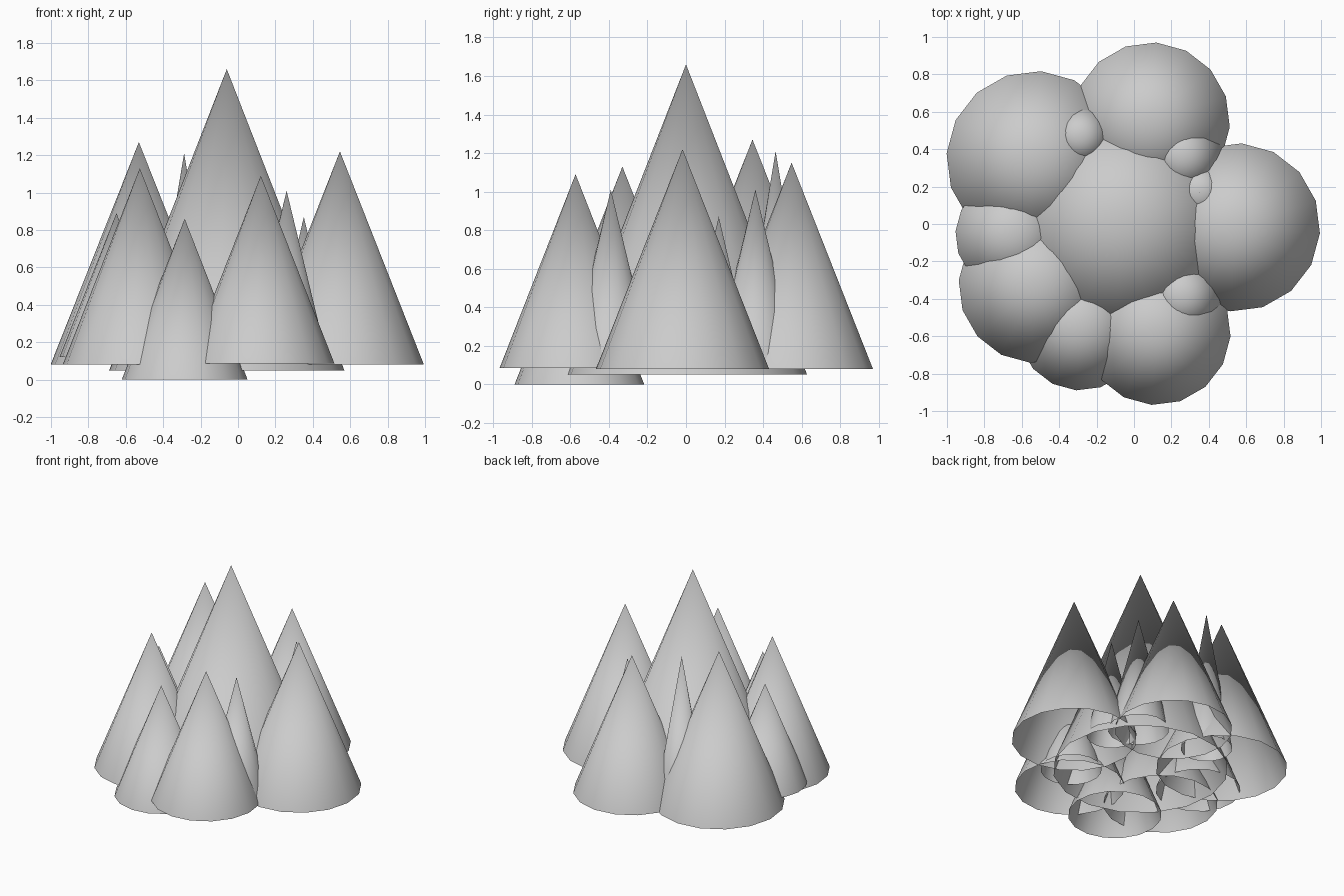
import bpy, math

if "Cube" in bpy.data.objects:
    bpy.data.objects.remove(bpy.data.objects["Cube"])


def cone(name, x, y, base, tip, radius):
    """Open-bottomed 16-sided smooth cone standing at (x, y)."""
    bpy.ops.mesh.primitive_cone_add(
        vertices=16, radius1=radius, radius2=0, depth=tip - base,
        end_fill_type='NOTHING', location=(x, y, (base + tip) / 2),
        rotation=(0, 0, math.radians(-4)))
    ob = bpy.context.object
    ob.name = name
    bpy.ops.object.shade_smooth()
    return ob


# central peak
cone("main_peak", -0.06, 0.0, 0.05, 1.66, 0.63)

# ring of large peaks
cone("right_peak", 0.545, -0.018, 0.08, 1.22, 0.45)
cone("back_left_peak", -0.53, 0.345, 0.08, 1.27, 0.473)
cone("back_peak", 0.09, 0.548, 0.08, 1.15, 0.423)
cone("front_left_peak", -0.525, -0.33, 0.08, 1.13, 0.413)
cone("front_right_peak", 0.122, -0.573, 0.085, 1.09, 0.395)

# lower foothills
cone("front_foothill", -0.285, -0.553, 0.0, 0.86, 0.337)
cone("left_foothill", -0.65, -0.06, 0.12, 0.89, 0.305)

# slim spires in the valleys
cone("back_left_spire", -0.288, 0.465, 0.10, 1.21, 0.185)
cone("front_right_spire", 0.26, -0.39, 0.10, 1.01, 0.22)
cone("back_right_spire", 0.26, 0.36, 0.10, 1.01, 0.22)
cone("right_spire", 0.352, 0.17, 0.10, 0.87, 0.18)
